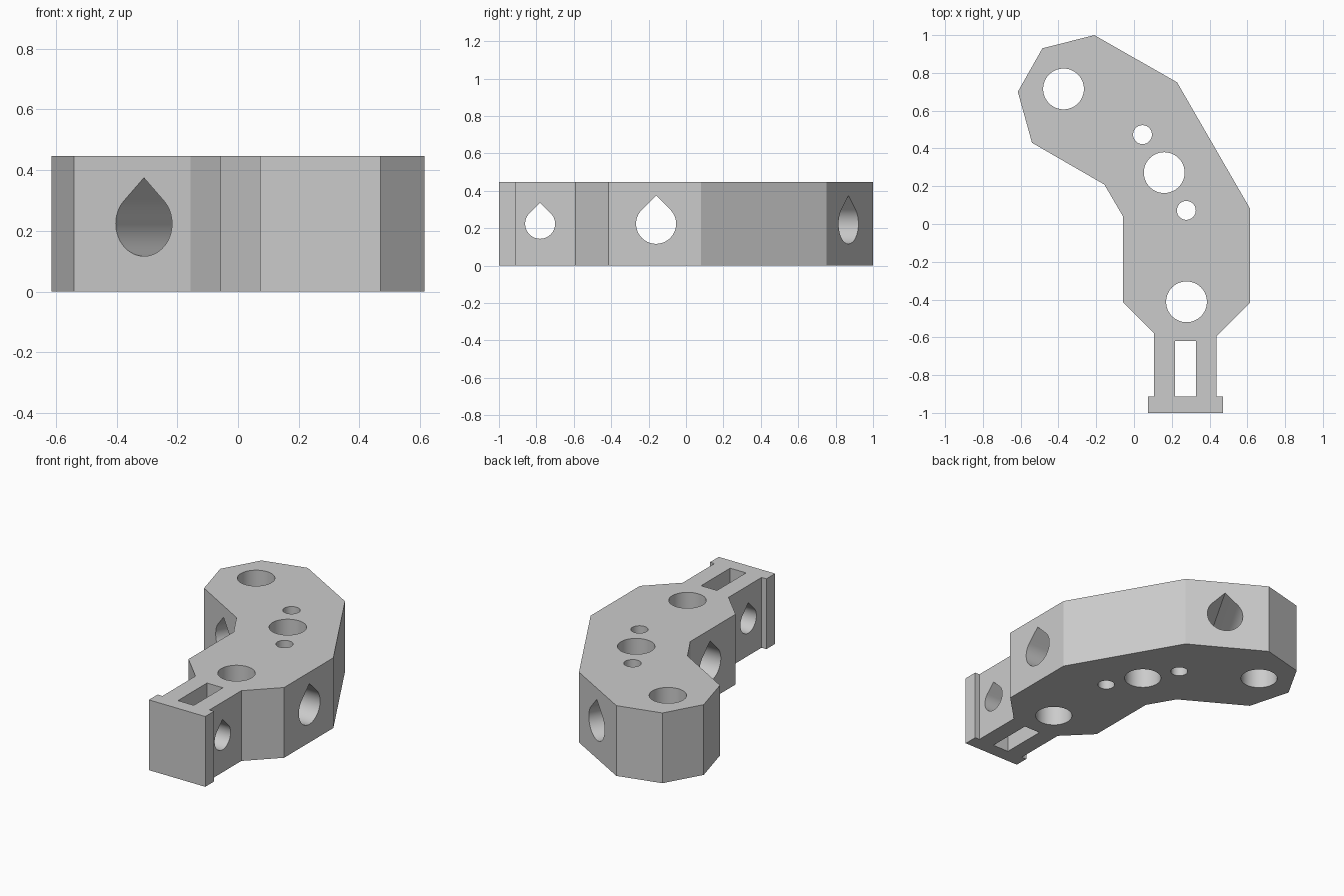
import bpy, math
from mathutils import Matrix, Vector

if "Cube" in bpy.data.objects:
    bpy.data.objects.remove(bpy.data.objects["Cube"])

HEIGHT = 0.447
MID = HEIGHT / 2

grey = bpy.data.materials.new("light grey")
grey.use_nodes = True
colour = (0.6, 0.6, 0.6, 1)
grey.diffuse_color = colour
grey.node_tree.nodes["Principled BSDF"].inputs["Base Color"].default_value = colour


def prism(name, profile, low, high, matrix=Matrix()):
    """Extrude a counter-clockwise 2D profile along its local z."""
    n = len(profile)
    verts = [matrix @ Vector((x, y, z)) for z in (low, high) for x, y in profile]
    faces = [list(range(n))[::-1], list(range(n, 2 * n))]
    faces += [(i, (i + 1) % n, (i + 1) % n + n, i + n) for i in range(n)]
    mesh = bpy.data.meshes.new(name)
    mesh.from_pydata(verts, [], faces)
    mesh.materials.append(grey)
    obj = bpy.data.objects.new(name, mesh)
    bpy.context.collection.objects.link(obj)
    return obj


def arc(radius, start, end, steps):
    angles = [math.radians(start + (end - start) * i / steps) for i in range(steps + 1)]
    return [(radius * math.cos(a), radius * math.sin(a)) for a in angles]


def round_hole(x, y, radius):
    return prism("round_hole_cutter", arc(radius, 0, 360, 64)[:-1], -0.1, HEIGHT + 0.1,
                 Matrix.Translation((x, y, 0)))


def teardrop_hole(x, y, radius, direction, length):
    """Horizontal hole with a pointed roof, running along a direction."""
    axis = Vector(direction).normalized()
    up = Vector((0, 0, 1))
    turn = Matrix((up.cross(axis), up, axis)).transposed().to_4x4()
    profile = arc(radius, 135, 405, 48) + [(0, radius * math.sqrt(2))]
    return prism("teardrop_cutter", profile, -length, length,
                 Matrix.Translation((x, y, MID)) @ turn)


# Bent arm body with narrow neck and flanged end
outline = [(-0.21, 1), (-0.485, 0.93), (-0.615, 0.70), (-0.54, 0.43),
           (-0.157, 0.209), (-0.058, 0.04), (-0.058, -0.415), (0.107, -0.58),
           (0.107, -0.912), (0.073, -0.912), (0.073, -1), (0.47, -1),
           (0.47, -0.912), (0.438, -0.912), (0.438, -0.592), (0.615, -0.415),
           (0.615, 0.08), (0.228, 0.75)]
body = prism("bracket_arm", outline, 0, HEIGHT)

# Vertical bolt holes, pin holes and neck slot
cutters = [round_hole(*hole) for hole in (
    (-0.373, 0.715, 0.108), (0.16, 0.272, 0.108), (0.278, -0.412, 0.108),
    (0.045, 0.473, 0.05), (0.277, 0.072, 0.05))]
slot = [(0.216, -0.912), (0.328, -0.912), (0.328, -0.62), (0.216, -0.62)]
cutters.append(prism("slot_cutter", slot, -0.1, HEIGHT + 0.1))

# Sideways teardrop holes
cutters.append(teardrop_hole(0.27, -0.78, 0.08, (1, 0, 0), 0.6))
cutters.append(teardrop_hole(0.27, -0.16, 0.107, (1, 0, 0), 0.6))
cutters.append(teardrop_hole(-0.145, 0.583, 0.107, (0.5, 0.866, 0), 0.5))

bpy.context.view_layer.objects.active = body
for cutter in cutters:
    cutter.hide_render = True
    cut = body.modifiers.new("cut", 'BOOLEAN')
    cut.operation = 'DIFFERENCE'
    cut.solver = 'EXACT'
    cut.object = cutter
    bpy.ops.object.modifier_apply(modifier=cut.name)
    bpy.data.objects.remove(cutter)

# Smooth hole walls, crisp edges
bpy.ops.object.select_all(action='DESELECT')
body.select_set(True)
bpy.ops.object.shade_smooth_by_angle(angle=math.radians(20))
